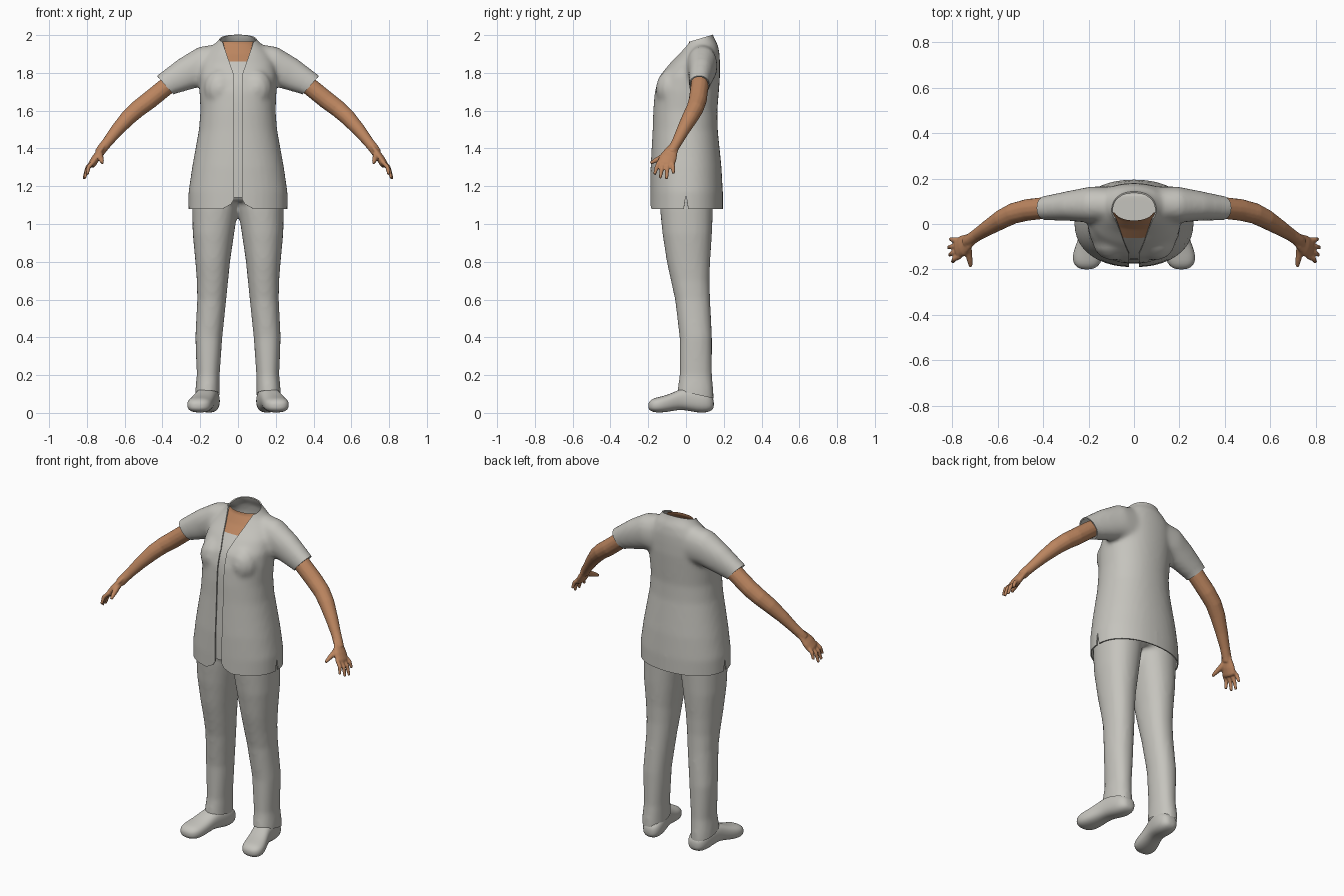
import bpy, bmesh, math
from mathutils import Vector as V

if "Cube" in bpy.data.objects:
    bpy.data.objects.remove(bpy.data.objects["Cube"])


def material(name, rgb):
    m = bpy.data.materials.new(name)
    m.use_nodes = True
    m.diffuse_color = (*rgb, 1)
    m.node_tree.nodes["Principled BSDF"].inputs["Base Color"].default_value = (*rgb, 1)
    return m


CLOTH = material("warm_grey_cloth", (0.56, 0.55, 0.51))
SKIN = material("brown_skin", (0.50, 0.235, 0.115))


def loft(bm, stations, n=24, power=2.2, caps=True):
    """Skin a row of rounded rings; a station is (centre, half axis u, half axis v)."""
    rings = []
    for c, u, v in stations:
        ring = []
        for i in range(n):
            a = math.tau * i / n
            x, y = math.cos(a), math.sin(a)
            p, q = (math.copysign(abs(k) ** (2 / power), k) for k in (x, y))
            ring.append(bm.verts.new(c + u * p + v * q))
        rings.append(ring)
    faces = []
    for a, b in zip(rings, rings[1:]):
        for i in range(n):
            j = (i + 1) % n
            faces.append(bm.faces.new((a[i], a[j], b[j], b[i])))
    if caps:
        faces += [bm.faces.new(rings[0]), bm.faces.new(rings[-1])]
    bmesh.ops.recalc_face_normals(bm, faces=faces)


def tube(bm, points, side, flat=1.0, n=14):
    """Loft along (x, y, z, radius) points; flat thins it across the side direction."""
    pos = [V(p[:3]) for p in points]
    stations = []
    for i, p in enumerate(points):
        d = (pos[min(i + 1, len(pos) - 1)] - pos[max(i - 1, 0)]).normalized()
        w = d.cross(V(side)).normalized()
        stations.append((pos[i], d.cross(w) * p[3], w * p[3] * flat))
    loft(bm, stations, n, 2)


def finish(name, bm, mat):
    me = bpy.data.meshes.new(name)
    bm.to_mesh(me)
    bm.free()
    me.materials.append(mat)
    me.shade_smooth()
    ob = bpy.data.objects.new(name, me)
    bpy.context.scene.collection.objects.link(ob)
    return ob


def blend(bm, voxel, rounds):
    """Fuse overlapping solids into one smooth skin and return it as a new bmesh."""
    ob = finish("blend_helper", bm, CLOTH)
    m = ob.modifiers.new("fuse", "REMESH")
    m.mode, m.voxel_size = "VOXEL", voxel
    m = ob.modifiers.new("soften", "SMOOTH")
    m.factor, m.iterations = 0.5, rounds
    bpy.context.view_layer.update()
    ev = ob.evaluated_get(bpy.context.evaluated_depsgraph_get())
    out = bmesh.new()
    out.from_mesh(ev.to_mesh())
    ev.to_mesh_clear()
    bpy.data.objects.remove(ob)
    return out


def slice_mesh(bm, co, no, clear=False):
    bmesh.ops.bisect_plane(bm, geom=bm.verts[:] + bm.edges[:] + bm.faces[:], dist=1e-5,
                           plane_co=co, plane_no=no, clear_outer=clear)


def mirror(ob):
    ob.modifiers.new("mirror", "MIRROR")


# Torso profile: height, half width, front, back
TORSO = [(1.0, .262, -.19, .195), (1.17, .262, -.19, .195), (1.3, .243, -.188, .188),
         (1.5, .207, -.177, .168), (1.6, .199, -.174, .166), (1.7, .204, -.166, .174),
         (1.78, .205, -.142, .18), (1.85, .195, -.088, .18), (1.9, .17, -.04, .178),
         (1.95, .125, -.005, .168), (1.99, .09, .002, .146), (2.04, .085, .002, .135)]


def torso_ring(z, inset=0.0):
    for a, b in zip(TORSO, TORSO[1:]):
        if a[0] <= z <= b[0]:
            t = (z - a[0]) / (b[0] - a[0])
            w, f, k = (a[i] + (b[i] - a[i]) * t for i in (1, 2, 3))
            return (V((0, (f + k) / 2, z)), V((w - inset, 0, 0)),
                    V((0, (k - f) / 2 - inset, 0)))


# Tunic: torso, bust and sleeves fused, then cut open
bm = bmesh.new()
loft(bm, [torso_ring(r[0]) for r in TORSO], 40)
# Sleeve rings: top x, top z, bottom x, bottom z, centre y, half depth
SLEEVE = [(.10, 1.955, .05, 1.72, .085, .08), (.21, 1.937, .17, 1.735, .085, .08),
          (.32, 1.87, .25, 1.712, .08, .066), (.43, 1.785, .345, 1.685, .07, .054),
          (.475, 1.75, .385, 1.645, .07, .052)]
for s in (1, -1):
    loft(bm, [(V((s * (a + c) / 2, y, (b + d) / 2)), V((s * (a - c) / 2, 0, (b - d) / 2)),
               V((0, r, 0))) for a, b, c, d, y, r in SLEEVE])
    loft(bm, [(V((s * .095, -.07 - .09 * math.sin(a), 1.715)),
               V((.09 * math.cos(a), 0, 0)), V((0, 0, .11 * math.cos(a))))
              for a in (-1.45, -1, -.5, 0, .5, 1, 1.45)], 20, 2)
bm = blend(bm, .013, 7)

# Openings: planes of the +x side that bound each one, and where it applies
CUTS = [
    ([((0, 0, 1.08), (0, 0, -1))], lambda c: True),                                # hem
    ([((0, .135, 2.0), (0, -.3, 1))], lambda c: c.z > 1.9),                        # neck
    ([((.385, 0, 1.735), (.75, 0, -.66))], lambda c: c.x > .3 and c.z > 1.5),      # cuffs
    ([((.022, 0, 1), (-1, 0, 0))], lambda c: c.y < 0),                             # front gap
    ([((.022, 0, 1.79), (-.18, 0, .063))], lambda c: c.y < .04 and c.z > 1.75),    # v neck
    ([((.022, 0, 1.13), (-.025, 0, -.015))], lambda c: c.y < 0 and c.z < 1.2),     # corner
    ([((.037, 0, 1.105), (-.025, 0, -.045))], lambda c: c.y < 0 and c.z < 1.2),    # corner
    ([((0, 0, 1.155), (0, -1, -.16)), ((0, 0, 1.155), (0, 1, -.16))],
     lambda c: c.x > .15 and c.z < 1.2),                                           # side slits
]
for planes, _ in CUTS:
    for co, no in planes:
        for s in ((1, -1) if no[0] else (1,)):
            slice_mesh(bm, V((co[0] * s, co[1], co[2])), V((no[0] * s, no[1], no[2])))
gone = []
for f in bm.faces:
    c = f.calc_center_median()
    c.x = abs(c.x)
    if any(where(c) and all((c - V(co)).dot(V(no)) > 0 for co, no in planes)
           for planes, where in CUTS):
        gone.append(f)
bmesh.ops.delete(bm, geom=gone, context="FACES")
tunic = finish("tunic", bm, CLOTH)
m = tunic.modifiers.new("thickness", "SOLIDIFY")
m.thickness, m.offset = .007, -1
m = tunic.modifiers.new("crisp_edges", "EDGE_SPLIT")
m.split_angle = math.radians(50)


# Layers seen through the front opening
def front_layer(name, low, high, mat, inset):
    bm = bmesh.new()
    loft(bm, [torso_ring(low + (high - low) * i / 16, inset) for i in range(17)], 40, caps=False)
    slice_mesh(bm, V((0, .05, 0)), V((0, 1, 0)), True)
    finish(name, bm, mat)


front_layer("undershirt", 1.14, 1.86, CLOTH, .016)
front_layer("chest", 1.855, 1.965, SKIN, .018)

# Trousers: height, inner x, outer x, front, back
LEG = [(.06, .098, .228, -.05, .148), (.12, .098, .226, -.045, .145),
       (.2, .097, .218, -.034, .138), (.4, .083, .226, -.034, .138),
       (.6, .062, .216, -.058, .128), (.7, .052, .218, -.08, .125),
       (.8, .042, .226, -.102, .128), (.95, .02, .24, -.125, .138),
       (1.08, .0, .243, -.138, .143), (1.2, -.01, .24, -.14, .145)]
bm = bmesh.new()
for s in (1, -1):
    loft(bm, [(V((s * (a + b) / 2, (f + k) / 2, z)), V(((b - a) / 2, 0, 0)),
               V((0, (k - f) / 2, 0))) for z, a, b, f, k in LEG])
loft(bm, [(V((0, 0, z)), V((w, 0, 0)), V((0, w * .63, 0)))
          for z, w in ((1.12, .2), (1.16, .235), (1.24, .23), (1.3, .215))], 32)
bm = blend(bm, .013, 5)
slice_mesh(bm, V((0, .05, .098)), V((0, -.22, -1)), True)
finish("trousers", bm, CLOTH)

# Shoes: y, centre x, half width, bottom, top
SHOE = [(.148, .15, .02, .03, .065), (.138, .151, .042, .012, .09), (.11, .153, .058, .001, .115),
        (.06, .157, .062, .0, .135), (0, .167, .058, .014, .138), (-.04, .178, .058, .016, .122),
        (-.09, .192, .064, .006, .098), (-.14, .204, .069, .0, .085), (-.175, .207, .06, .004, .077),
        (-.193, .208, .04, .014, .062), (-.2, .208, .018, .027, .048)]
bm = bmesh.new()
loft(bm, [(V((x, y, (b + t) / 2)), V((w, 0, 0)), V((0, 0, (t - b) / 2)))
          for y, x, w, b, t in SHOE], 20, 2.5)
shoe = finish("shoes", bm, CLOTH)
mirror(shoe)
shoe.modifiers.new("round", "SUBSURF").levels = 1

# Arms: limb, palm, fingers and thumb fused
bm = bmesh.new()
tube(bm, [(.3, .075, 1.785, .046), (.38, .072, 1.728, .048), (.47, .062, 1.655, .048),
          (.53, .047, 1.61, .046), (.58, .022, 1.565, .043), (.64, -.015, 1.498, .035),
          (.69, -.047, 1.435, .028), (.722, -.07, 1.395, .027), (.735, -.08, 1.375, .026)], (0, 1, 0))
tube(bm, [(.708, -.06, 1.415, .026), (.73, -.078, 1.385, .036), (.752, -.095, 1.35, .047),
          (.772, -.106, 1.318, .046), (.778, -.108, 1.308, .036)], (0, 1, 0), .46)
FINGERS = [(-.142, .798, -.167, 1.262), (-.119, .812, -.137, 1.242),
           (-.096, .817, -.103, 1.238), (-.073, .808, -.066, 1.266)]
for base, x, y, z in FINGERS:
    root, tip = V((.765, base, 1.33)), V((x, y, z))
    mid = (root + tip) / 2 + V((.01, 0, .005))
    tube(bm, [(*root, .012), (*mid, .0115), (*tip, .008)], (0, 1, 0))
tube(bm, [(.735, -.09, 1.375, .02), (.728, -.13, 1.352, .016), (.722, -.162, 1.336, .0125),
          (.718, -.188, 1.322, .008)], (1, 0, 0))
arm = finish("arms", blend(bm, .005, 4), SKIN)
mirror(arm)
